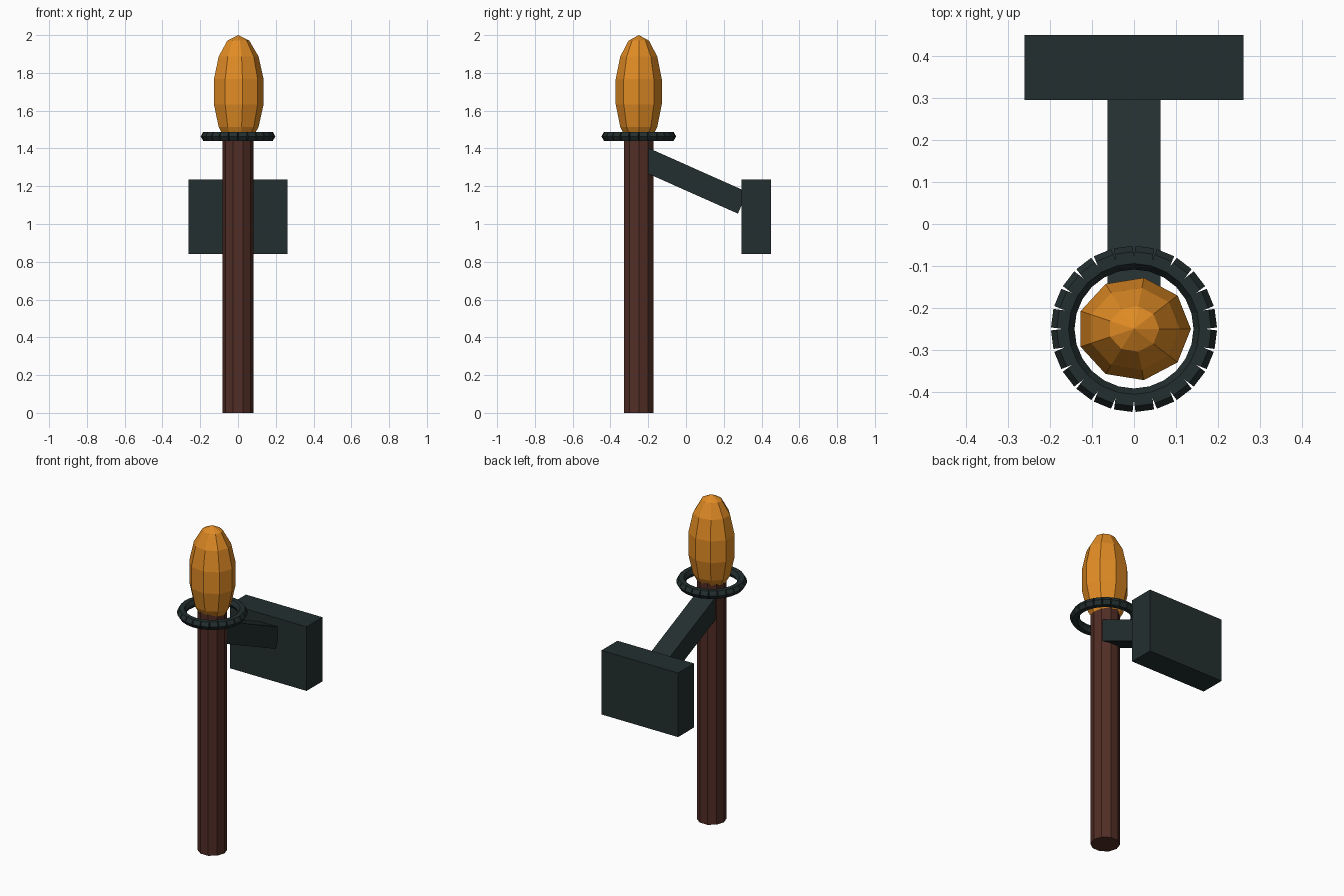
import bpy, bmesh, math
from mathutils import Vector, Matrix

if "Cube" in bpy.data.objects:
    bpy.data.objects.remove(bpy.data.objects["Cube"])


def material(name, rgb):
    m = bpy.data.materials.new(name)
    m.diffuse_color = (*rgb, 1)
    m.use_nodes = True
    m.node_tree.nodes["Principled BSDF"].inputs["Base Color"].default_value = m.diffuse_color
    return m


WOOD = material("dark red wood", (0.084, 0.027, 0.019))
IRON = material("dark iron", (0.017, 0.028, 0.028))
FLAME = material("flame orange", (0.75, 0.26, 0.018))


def finish(bm, name, mat):
    bmesh.ops.recalc_face_normals(bm, faces=bm.faces[:])
    me = bpy.data.meshes.new(name)
    bm.to_mesh(me)
    bm.free()
    me.materials.append(mat)
    ob = bpy.data.objects.new(name, me)
    bpy.context.collection.objects.link(ob)
    return ob


def prism(bm, p, q, r, n, u):
    """n-sided prism from p to q, first corner in direction u."""
    p, q, u = Vector(p), Vector(q), Vector(u).normalized()
    w = (q - p).normalized().cross(u)
    angles = [2 * math.pi * i / n for i in range(n)]
    off = [(u * math.cos(a) + w * math.sin(a)) * r for a in angles]
    a = [bm.verts.new(p + o) for o in off]
    b = [bm.verts.new(q + o) for o in off]
    bm.faces.new(a)
    bm.faces.new(b)
    for i in range(n):
        j = (i + 1) % n
        bm.faces.new((a[i], a[j], b[j], b[i]))


def box(name, centre, size, mat, tilt=0):
    bm = bmesh.new()
    bmesh.ops.create_cube(bm, size=1, matrix=Matrix.Diagonal((*size, 1)))
    bmesh.ops.transform(bm, verts=bm.verts[:], matrix=Matrix.Translation(centre)
                        @ Matrix.Rotation(tilt, 4, 'X'))
    return finish(bm, name, mat)


CY = -0.25  # torch axis

# ten-sided wooden handle
bm = bmesh.new()
prism(bm, (0, CY, 0), (0, CY, 1.49), 0.083, 10, (1, 0, 0))
finish(bm, "handle", WOOD)

# flame: nine-sided, seven-band ellipsoid
bm = bmesh.new()
RX, RY, RZ, ZC, N, BANDS = 0.139, 0.127, 0.3, 1.7, 9, 7
rings = []
for k in range(1, BANDS):
    t = math.pi * k / BANDS
    rings.append([bm.verts.new((RX * math.sin(t) * math.cos(2 * math.pi * i / N),
                                CY + RY * math.sin(t) * math.sin(2 * math.pi * i / N),
                                ZC + RZ * math.cos(t))) for i in range(N)])
top = bm.verts.new((0, CY, ZC + RZ))
bottom = bm.verts.new((0, CY, ZC - RZ))
for i in range(N):
    j = (i + 1) % N
    bm.faces.new((top, rings[0][i], rings[0][j]))
    bm.faces.new((bottom, rings[-1][j], rings[-1][i]))
    for a, b in zip(rings, rings[1:]):
        bm.faces.new((a[i], b[i], b[j], a[j]))
finish(bm, "flame", FLAME)

# iron ring made of 24 short straight six-sided rods
bm = bmesh.new()
SEG, R = 24, 0.17
pts = [Vector((R * math.cos(2 * math.pi * i / SEG),
               CY + R * math.sin(2 * math.pi * i / SEG), 1.464)) for i in range(SEG)]
for i in range(SEG):
    p, q = pts[i], pts[(i + 1) % SEG]
    prism(bm, p, q, 0.028, 6, (p + q) / 2 - Vector((0, CY, 1.464)))
finish(bm, "ring", IRON)

# sloping arm and wall plate
ANG = math.radians(24)
LEN = 0.6
box("arm", (0, 0.300 - LEN / 2 * math.cos(ANG), 1.112 + LEN / 2 * math.sin(ANG)),
    (0.127, LEN, 0.125), IRON, -ANG)
box("wall_plate", (0, 0.3725, 1.038), (0.522, 0.155, 0.395), IRON)
